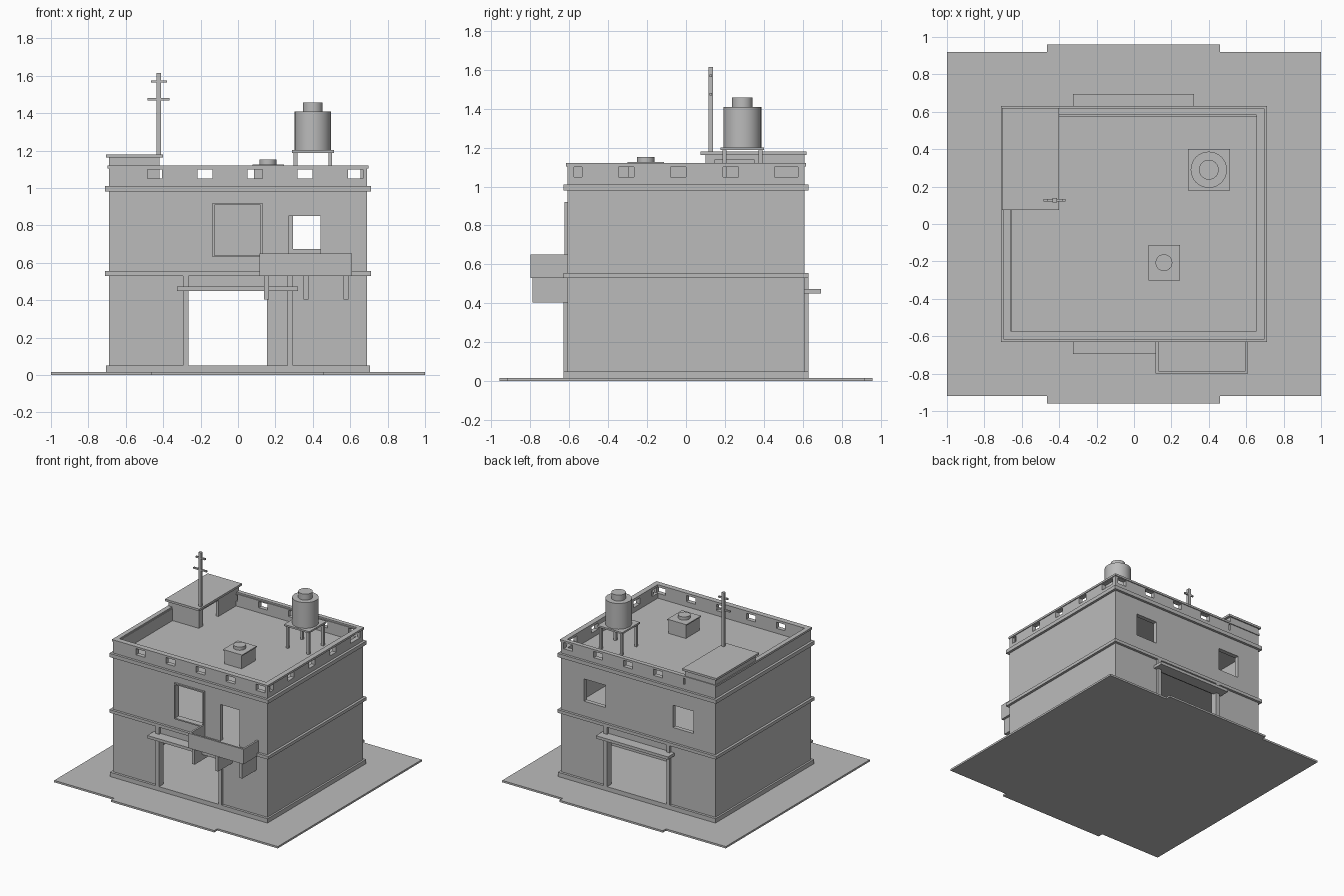
import bpy
import bmesh
from mathutils import Matrix, Vector

cube = bpy.data.objects.get("Cube")
if cube:
    bpy.data.objects.remove(cube, do_unlink=True)

GREY = (0.5, 0.5, 0.5, 1)
plaster = bpy.data.materials.new("plain_grey")
plaster.use_nodes = True
plaster.diffuse_color = GREY
plaster.node_tree.nodes["Principled BSDF"].inputs["Base Color"].default_value = GREY


def finish(name, bm):
    mesh = bpy.data.meshes.new(name)
    bm.to_mesh(mesh)
    bm.free()
    mesh.materials.append(plaster)
    obj = bpy.data.objects.new(name, mesh)
    bpy.context.collection.objects.link(obj)
    return obj


def add_box(bm, x, y, z):
    """Add a box given its (low, high) range on each axis."""
    size = [b - a for a, b in (x, y, z)]
    mid = Vector([(a + b) / 2 for a, b in (x, y, z)])
    bmesh.ops.create_cube(bm, size=1, matrix=Matrix.Translation(mid) @ Matrix.Diagonal((*size, 1)))


def boxes(name, *ranges):
    bm = bmesh.new()
    for r in ranges:
        add_box(bm, *r)
    return finish(name, bm)


def slab(name, hx, hy, z):
    return boxes(name, ((-hx, hx), (-hy, hy), z))


def cylinder(name, x, y, radius, z):
    bm = bmesh.new()
    bmesh.ops.create_cone(bm, cap_ends=True, segments=32, radius1=radius, radius2=radius,
                          depth=z[1] - z[0], matrix=Matrix.Translation((x, y, sum(z) / 2)))
    for f in bm.faces:
        f.smooth = abs(f.normal.z) < 0.5
    for e in bm.edges:
        e.smooth = all(f.smooth for f in e.link_faces)
    return finish(name, bm)


def carve(obj, cuts):
    """Cut a list of boxes out of an object and drop the cutters."""
    cutters = []
    for r in cuts:
        cutter = boxes("cutter", r)
        cutter.hide_render = True
        mod = obj.modifiers.new("cut", "BOOLEAN")
        mod.operation, mod.solver, mod.object = "DIFFERENCE", "EXACT", cutter
        cutters.append(cutter)
    graph = bpy.context.evaluated_depsgraph_get()
    graph.update()
    mesh = bpy.data.meshes.new_from_object(obj.evaluated_get(graph))
    obj.modifiers.clear()
    obj.data = mesh
    for c in cutters:
        bpy.data.objects.remove(c, do_unlink=True)


W, D, T = 0.69, 0.61, 0.035      # half width, half depth, wall thickness
IX, IY = (T - W, W - T), (T - D, D - T)
FRONT, BACK = (-0.7, -0.5), (0.5, 0.7)

# Ground with a shallow step at front and back
slab("ground", 1, 0.92, (0, 0.015))
for side, sign in (("front", -1), ("back", 1)):
    y = sorted((sign * 0.92, sign * 0.96))
    boxes(side + "_ground_step", ((-0.465, 0.46), y, (0, 0.015)))

# Hollow two-storey body with doors and windows
body = slab("house_walls", W, D, (0.03, 1.0))
carve(body, [
    (IX, IY, (0.04, 0.51)),
    (IX, IY, (0.545, 0.97)),
    ((-0.265, 0.265), FRONT, (0.045, 0.465)),
    ((-0.265, 0.265), BACK, (0.045, 0.465)),
    ((-0.125, 0.12), FRONT, (0.64, 0.91)),
    ((0.27, 0.44), FRONT, (0.55, 0.85)),
    ((0.295, 0.485), BACK, (0.675, 0.855)),
    ((-0.495, -0.31), BACK, (0.675, 0.855)),
])
boxes("inner_partition", ((0.155, W - 0.01), (0, 0.02), (0.04, 0.52)))

# Plinth, floor band and roof band
slab("plinth", 0.705, 0.63, (0.015, 0.05))
slab("floor_band", 0.71, 0.63, (0.53, 0.555))
slab("roof_band", 0.71, 0.63, (0.98, 1.01))

# Door posts and canopies, front and back
for side, sign in (("front", -1), ("back", 1)):
    post_y = sorted((sign * 0.59, sign * 0.63))
    boxes(side + "_door_posts", *[((x, x + 0.03), post_y, (0.05, 0.53)) for x in (-0.295, 0.265)])
    boxes(side + "_door_canopy", ((-0.325, 0.32), sorted((sign * 0.6, sign * 0.695)), (0.45, 0.473)))

# Window frame
boxes("window_frame",
      *[(x, (-0.625, -0.58), (0.63, 0.92)) for x in ((-0.135, -0.125), (0.12, 0.13))],
      *[((-0.125, 0.12), (-0.625, -0.58), z) for z in ((0.63, 0.64), (0.91, 0.92))])

# Balcony with brackets
boxes("balcony",
      ((0.115, 0.61), (-0.8, -0.6), (0.53, 0.55)),
      ((0.115, 0.61), (-0.8, -0.785), (0.55, 0.65)),
      ((0.115, 0.13), (-0.785, -0.61), (0.55, 0.65)),
      ((0.595, 0.61), (-0.785, -0.61), (0.55, 0.65)))
boxes("balcony_brackets",
      *[((x, x + 0.026), (-0.79, -0.6), (0.405, 0.53)) for x in (0.14, 0.35, 0.565)])

# Parapet: low wall pierced by a row of square vents, with a coping on top
PITCH, HOLE = 0.268, 0.08
parapet = slab("parapet", W, D, (1.0, 1.108))
vents = [((-0.485 + i * PITCH, -0.485 + i * PITCH + HOLE), y, (1.05, 1.1))
         for i in range(5) for y in (FRONT, BACK)]
side_vents = [((0.6, 0.8), (-0.615 + i * PITCH, -0.615 + i * PITCH + HOLE), (1.05, 1.1))
              for i in range(1, 4)]
side_vents += [((0.6, 0.8), (IY[0], -0.535), (1.05, 1.1)), ((0.6, 0.8), (0.455, IY[1]), (1.05, 1.1))]
carve(parapet, [(IX, IY, (0.9, 1.2))] + vents + side_vents)
coping = slab("coping", 0.697, 0.617, (1.104, 1.12))
carve(coping, [((-0.66, 0.655), (-0.573, 0.582), (1.0, 1.2))])

# Stair house with doorway and roof slab
stair = boxes("stair_house", ((-0.69, -0.42), (0.1, 0.61), (1.0, 1.17)))
carve(stair, [((-0.67, -0.44), (0.12, 0.59), (1.01, 1.16)),
              ((-0.5, -0.3), (0.15, 0.35), (1.01, 1.14))])
boxes("stair_house_roof", ((-0.705, -0.4), (0.075, 0.62), (1.163, 1.18)))

# Antenna mast
boxes("antenna",
      ((-0.436, -0.413), (0.115, 0.138), (1.17, 1.615)),
      ((-0.465, -0.38), (0.12, 0.133), (1.563, 1.575)),
      ((-0.485, -0.365), (0.12, 0.133), (1.468, 1.48)))

# Water tank on a stand
TX, TY = 0.4, 0.29
boxes("tank_stand", ((TX - 0.112, TX + 0.112), (TY - 0.112, TY + 0.112), (1.188, 1.202)),
      *[((TX + a - 0.01, TX + a + 0.01), (TY + b - 0.01, TY + b + 0.01), (1.0, 1.19))
        for a in (-0.093, 0.093) for b in (-0.093, 0.093)])
cylinder("water_tank", TX, TY, 0.097, (1.2, 1.41))
cylinder("tank_lid", TX, TY, 0.053, (1.41, 1.458))

# Roof hatch with a round vent
boxes("roof_hatch", ((0.085, 0.24), (-0.295, -0.12), (1.0, 1.12)),
      ((0.077, 0.247), (-0.302, -0.113), (1.117, 1.126)))
cylinder("hatch_vent", 0.16, -0.207, 0.045, (1.125, 1.152))
